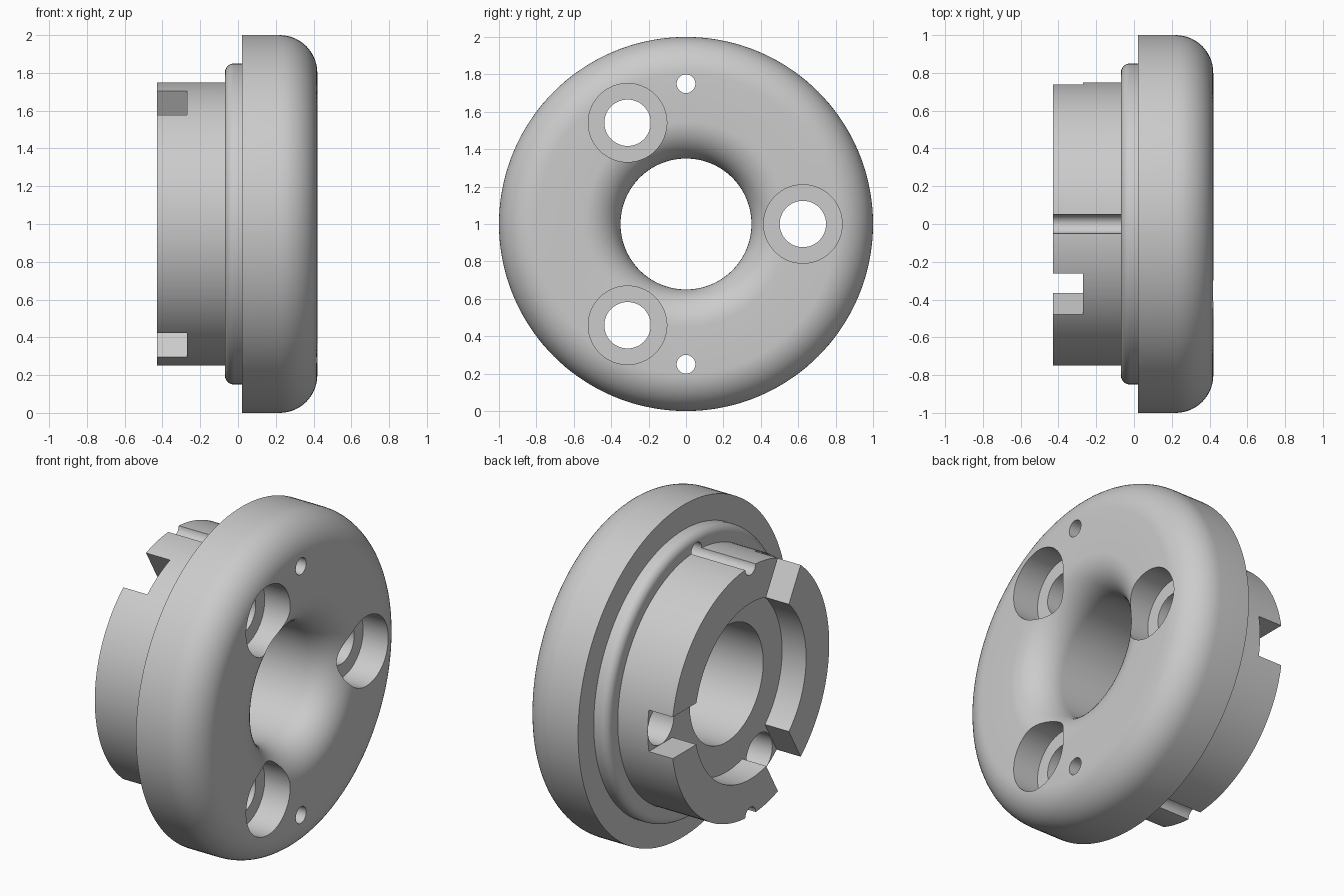
import bpy, bmesh, math
from mathutils import Matrix, Vector

if "Cube" in bpy.data.objects:
    bpy.data.objects.remove(bpy.data.objects["Cube"], do_unlink=True)

SEGMENTS = 144
AXIS_Z = 1.0

grey = bpy.data.materials.new("plain grey")
grey.use_nodes = True
color = (0.6, 0.6, 0.6, 1)
grey.diffuse_color = color
grey.node_tree.nodes["Principled BSDF"].inputs["Base Color"].default_value = color


def make_object(name, bm):
    bmesh.ops.recalc_face_normals(bm, faces=bm.faces)
    mesh = bpy.data.meshes.new(name)
    bm.to_mesh(mesh)
    bm.free()
    mesh.materials.append(grey)
    obj = bpy.data.objects.new(name, mesh)
    bpy.context.collection.objects.link(obj)
    return obj


def arc(cx, cr, radius, start, end, steps):
    """Rounded corner in the (x, radius) profile plane."""
    angles = [math.radians(start + (end - start) * i / steps) for i in range(steps + 1)]
    return [(cx + radius * math.cos(a), cr + radius * math.sin(a)) for a in angles]


def lathe(name, profile):
    """Turn a closed (x, radius) profile about the x axis."""
    bm = bmesh.new()
    rings = []
    for i in range(SEGMENTS):
        turn = Matrix.Rotation(math.tau * i / SEGMENTS, 3, 'X')
        rings.append([bm.verts.new(turn @ Vector((x, 0, r)) + Vector((0, 0, AXIS_Z)))
                      for x, r in profile])
    n = len(profile)
    for i in range(SEGMENTS):
        a, b = rings[i], rings[(i + 1) % SEGMENTS]
        for j in range(n):
            k = (j + 1) % n
            bm.faces.new((a[j], a[k], b[k], b[j]))
    return make_object(name, bm)


def drill(bm, radius, distance, angle, x0, x1, sides):
    """Cylinder along x, at a polar position around the axis."""
    place = Matrix.Translation(((x0 + x1) / 2, distance * math.cos(angle),
                                AXIS_Z + distance * math.sin(angle)))
    bmesh.ops.create_cone(bm, cap_ends=True, segments=sides, radius1=radius, radius2=radius,
                          depth=x1 - x0, matrix=place @ Matrix.Rotation(math.pi / 2, 4, 'Y'))


def radial_block(bm, r0, r1, width, angle, x0, x1):
    """Box pointing outward from the axis."""
    place = (Matrix.Translation((0, 0, AXIS_Z)) @ Matrix.Rotation(angle, 4, 'X')
             @ Matrix.Translation(((x0 + x1) / 2, (r0 + r1) / 2, 0))
             @ Matrix.Diagonal((x1 - x0, r1 - r0, width, 1)))
    bmesh.ops.create_cube(bm, size=1, matrix=place)


def cut(target, name, build):
    """Subtract a set of separate cutter shapes from the target."""
    bm = bmesh.new()
    build(bm)
    cutter = make_object(name, bm)
    mod = target.modifiers.new(name, 'BOOLEAN')
    mod.operation, mod.solver, mod.object = 'DIFFERENCE', 'EXACT', cutter
    bpy.context.view_layer.objects.active = target
    bpy.ops.object.modifier_apply(modifier=name)
    bpy.data.objects.remove(cutter, do_unlink=True)


# Turned body: rounded disc, stepped flange, hub with a recess, and flared bore
profile = (arc(0.22, 0.55, 0.2, -90, 0, 14)
           + arc(0.22, 0.8, 0.2, 0, 90, 14)
           + [(0.02, 1.0), (0.02, 0.85)]
           + arc(-0.02, 0.8, 0.05, 90, 180, 8)
           + [(-0.07, 0.75), (-0.43, 0.75), (-0.43, 0.53), (-0.27, 0.53), (-0.27, 0.35)])
body = lathe("flanged_disc", profile)

thirds = [math.tau * i / 3 for i in range(3)]


def bolt_holes(bm):
    for a in thirds:
        drill(bm, 0.124, 0.625, a, -0.35, 0.5, 48)


def counterbores(bm):
    for a in thirds:
        drill(bm, 0.21, 0.625, a, 0.25, 0.5, 64)


def slots(bm):
    for a in thirds:
        radial_block(bm, 0.45, 0.9, 0.25, a, -0.5, -0.27)


def pin_holes(bm):
    for a in (math.pi / 2, -math.pi / 2):
        drill(bm, 0.05, 0.75, a, -0.5, 0.5, 32)


# Radial slots first, then the drilled holes
for label, build in (("slot_cutter", slots), ("counterbore_cutter", counterbores),
                     ("bolt_hole_cutter", bolt_holes), ("pin_hole_cutter", pin_holes)):
    cut(body, label, build)

# Smooth curved walls with crisp machined edges
bpy.ops.object.select_all(action='DESELECT')
body.select_set(True)
bpy.context.view_layer.objects.active = body
bpy.ops.object.shade_smooth_by_angle(angle=math.radians(25))
